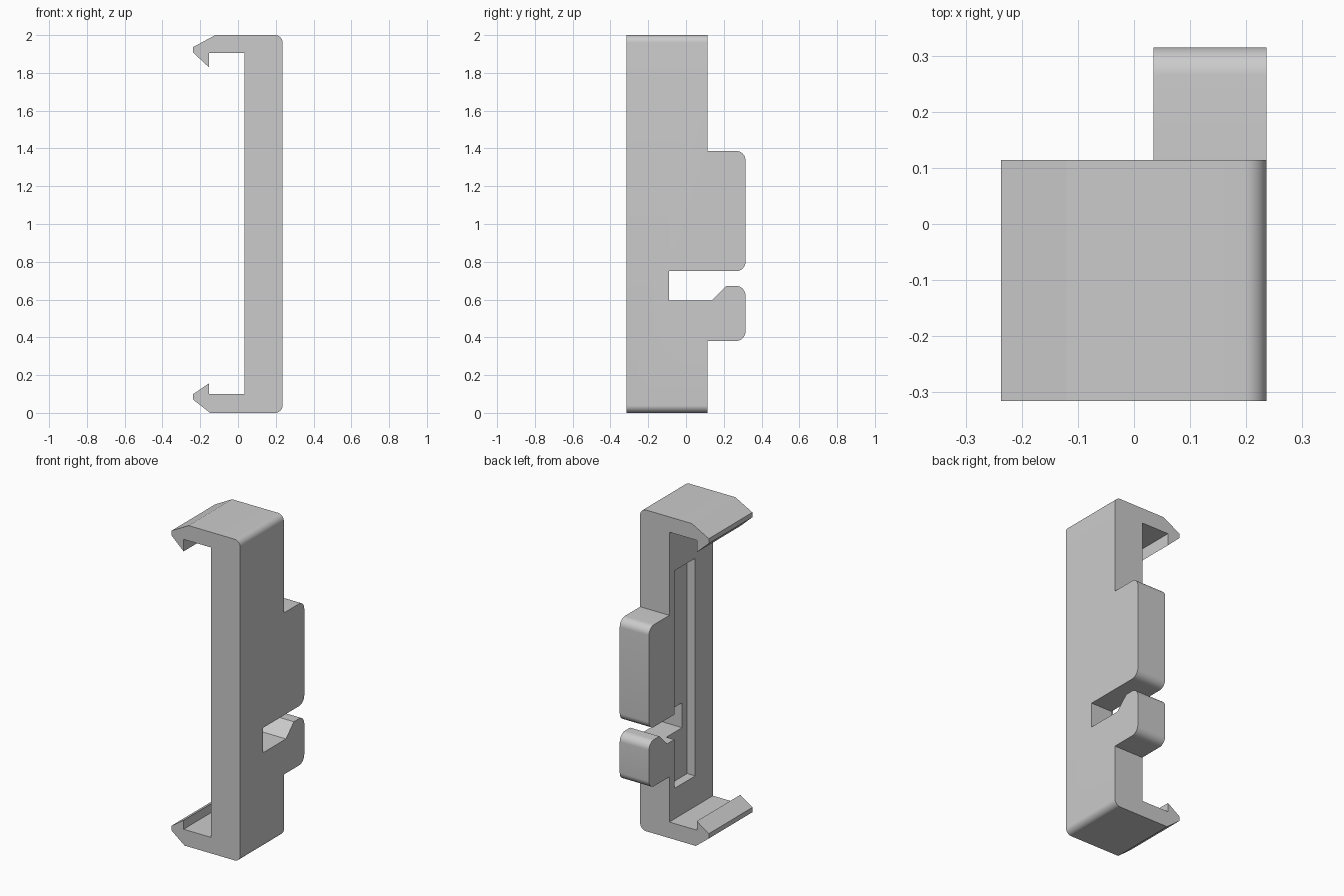
import bpy, bmesh, math
from mathutils import Vector

if "Cube" in bpy.data.objects:
    bpy.data.objects.remove(bpy.data.objects["Cube"], do_unlink=True)

grey = bpy.data.materials.new("light grey plastic")
grey.use_nodes = True
grey.diffuse_color = (0.6, 0.6, 0.6, 1)
grey.node_tree.nodes["Principled BSDF"].inputs["Base Color"].default_value = (0.6, 0.6, 0.6, 1)


def outline(points, steps=10):
    """Points are (a, b) or (a, b, radius); corners with a radius are rounded."""
    result = []
    for i, p in enumerate(points):
        corner = Vector(p[:2])
        if len(p) == 2:
            result.append(corner)
            continue
        to_prev = (Vector(points[i - 1][:2]) - corner).normalized()
        to_next = (Vector(points[(i + 1) % len(points)][:2]) - corner).normalized()
        half = to_prev.angle(to_next) / 2
        start = corner + to_prev * p[2] / math.tan(half)
        end = corner + to_next * p[2] / math.tan(half)
        centre = corner + (to_prev + to_next).normalized() * p[2] / math.sin(half)
        for k in range(steps + 1):
            ray = (start - centre).normalized().slerp((end - centre).normalized(), k / steps)
            result.append(centre + ray * p[2])
    return result


def prism(name, points, low, high, place):
    """Extrude an outline from low to high; place maps (a, b, depth) to a position."""
    bm = bmesh.new()
    face = bm.faces.new([bm.verts.new(place(a, b, low)) for a, b in outline(points)])
    shift = Vector(place(0, 0, high)) - Vector(place(0, 0, low))
    extruded = bmesh.ops.extrude_face_region(bm, geom=[face])["geom"]
    moved = [g for g in extruded if isinstance(g, bmesh.types.BMVert)]
    bmesh.ops.translate(bm, verts=moved, vec=shift)
    bmesh.ops.recalc_face_normals(bm, faces=bm.faces)
    mesh = bpy.data.meshes.new(name)
    bm.to_mesh(mesh)
    bm.free()
    mesh.materials.append(grey)
    obj = bpy.data.objects.new(name, mesh)
    bpy.context.collection.objects.link(obj)
    return obj


def combine(target, tool, operation):
    mod = target.modifiers.new(operation, 'BOOLEAN')
    mod.operation = operation
    mod.solver = 'EXACT'
    mod.object = tool
    bpy.context.view_layer.objects.active = target
    bpy.ops.object.modifier_apply(modifier=mod.name)
    bpy.data.objects.remove(tool, do_unlink=True)


# C-shaped clip with a barbed hook at each end, extruded along y
clip = prism("clip_bracket", [
    (-0.12, 2), (0.236, 2, 0.04), (0.236, 0, 0.04), (-0.148, 0),
    (-0.237, 0.07), (-0.237, 0.1), (-0.154, 0.156), (-0.154, 0.1),
    (0.035, 0.1), (0.035, 1.905), (-0.154, 1.905), (-0.154, 1.83),
    (-0.237, 1.907), (-0.237, 1.937),
], -0.4, 0.4, lambda a, b, d: (a, d, b))

# Side silhouette: back tabs and the latch slot between them
side = prism("side_outline", [
    (-0.315, -0.1), (0.114, -0.1), (0.114, 0.381), (0.315, 0.381, 0.05),
    (0.315, 0.672, 0.05), (0.213, 0.672), (0.135, 0.595), (-0.09, 0.595),
    (-0.09, 0.75), (0.315, 0.75, 0.05), (0.315, 1.387, 0.05),
    (0.114, 1.387), (0.114, 2.1), (-0.315, 2.1),
], -0.5, 0.5, lambda a, b, d: (d, a, b))
combine(clip, side, 'INTERSECT')

# Long shallow recess in the inner wall
recess = prism("wall_recess", [
    (-0.14, 0.29), (0.065, 0.29), (0.065, 1.645), (-0.14, 1.645),
], -0.02, 0.09, lambda a, b, d: (d, a, b))
combine(clip, recess, 'DIFFERENCE')

# Smooth rounded corners, crisp edges elsewhere
bpy.ops.object.select_all(action='DESELECT')
clip.select_set(True)
bpy.context.view_layer.objects.active = clip
bpy.ops.object.shade_smooth_by_angle(angle=math.radians(25))
